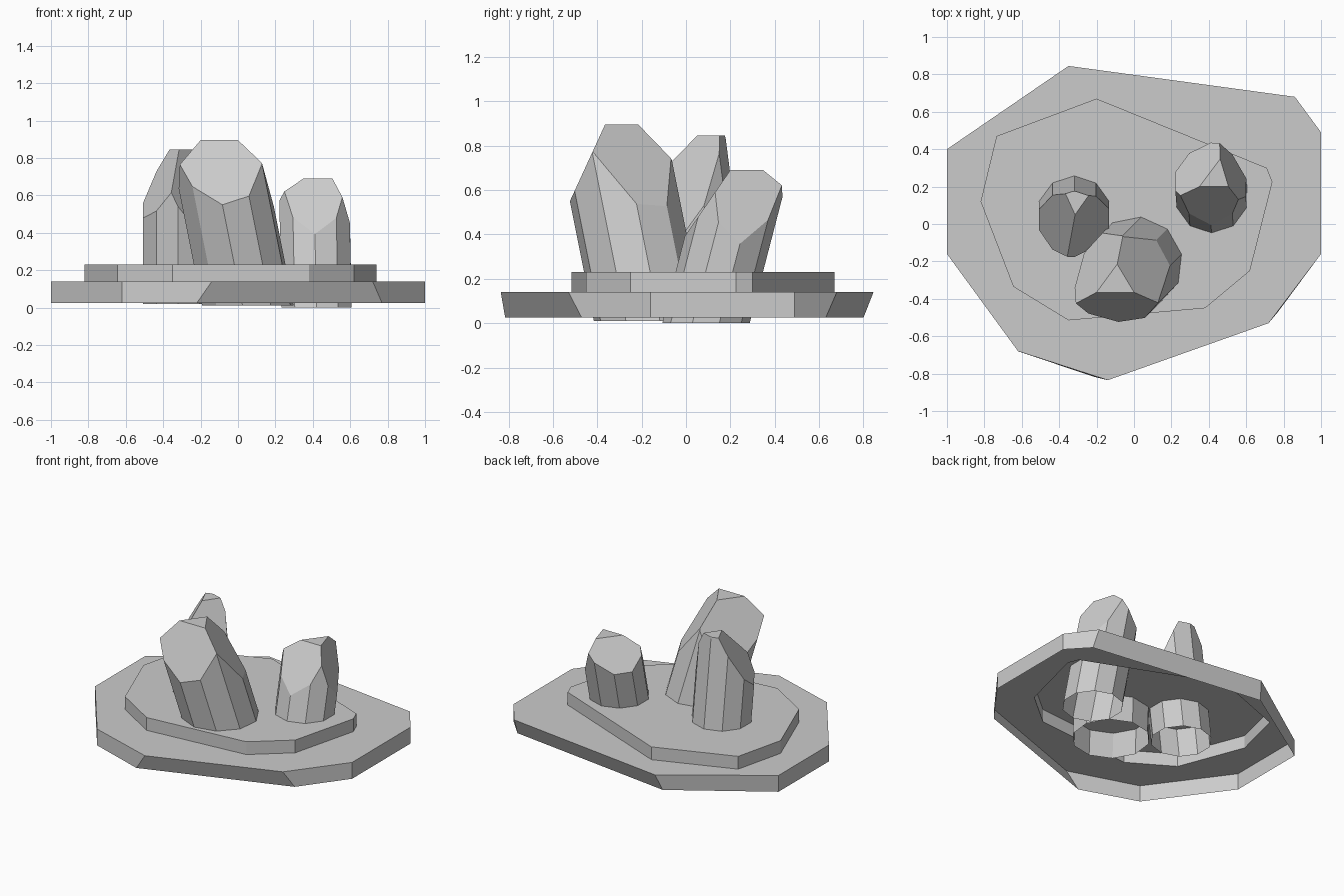
import bpy, bmesh, math
from mathutils import Vector

if "Cube" in bpy.data.objects:
    bpy.data.objects.remove(bpy.data.objects["Cube"])


def finish(name, bm):
    bmesh.ops.recalc_face_normals(bm, faces=bm.faces)
    me = bpy.data.meshes.new(name)
    bm.to_mesh(me)
    bm.free()
    ob = bpy.data.objects.new(name, me)
    bpy.context.collection.objects.link(ob)
    return ob


def wall(bm, low, high):
    n = len(low)
    for i in range(n):
        j = (i + 1) % n
        bm.faces.new((low[i], low[j], high[j], high[i]))


# Stepped base: hollow underneath, counter-clockwise outlines
slab_low = [(-.38, .80), (-1, .40), (-1, -.16), (-.62, -.68), (-.22, -.815),
            (.77, -.47), (1, -.16), (1, .49), (.87, .63)]
slab_top = [(-.35, .845), (-1, .40), (-1, -.16), (-.62, -.68), (-.14, -.835),
            (.72, -.53), (1, -.16), (1, .49), (.86, .68)]
step = [(-.2, .67), (-.735, .47), (-.82, .12), (-.645, -.335), (-.35, -.515),
        (.38, -.45), (.62, -.25), (.74, .225), (.71, .30)]
bm = bmesh.new()
rings = [[bm.verts.new((x, y, z)) for x, y in pts] for pts, z in
         ((slab_low, .025), (slab_top, .14), (step, .14), (step, .23))]
for a, b in zip(rings, rings[1:]):
    wall(bm, a, b)
bm.faces.new(rings[-1])
finish("stepped_base", bm)


# Crystal: leaning prism, open at the bottom, with its tip cut by planes
def crystal(name, foot, lean, radius, floor, top, cuts, sides=10, turn=0.0):
    bm = bmesh.new()

    def ring(z):
        cx, cy = foot[0] + lean[0] * z, foot[1] + lean[1] * z
        return [bm.verts.new((cx + radius * math.cos(turn + math.tau * i / sides),
                              cy + radius * math.sin(turn + math.tau * i / sides), z))
                for i in range(sides)]
    low, high = ring(floor), ring(top)
    wall(bm, low, high)
    bm.faces.new(high)
    base = bm.faces.new(low[::-1])
    bmesh.ops.recalc_face_normals(bm, faces=bm.faces)
    # each cut: a point on the top rim, downhill direction, steepness
    for (x, y), (dx, dy), slope in cuts:
        d = Vector((dx, dy)).normalized() * slope
        res = bmesh.ops.bisect_plane(
            bm, geom=bm.verts[:] + bm.edges[:] + bm.faces[:], dist=1e-5,
            plane_co=(x, y, top), plane_no=Vector((d.x, d.y, 1)).normalized(),
            clear_outer=True)
        edges = [e for e in bm.edges if e.is_boundary]
        bmesh.ops.holes_fill(bm, edges=edges, sides=0)
    bottom = [f for f in bm.faces if all(v.co.z < floor + 1e-4 for v in f.verts)]
    bmesh.ops.delete(bm, geom=bottom, context='FACES_ONLY')
    return finish(name, bm)


crystal("large_crystal", (.055, -.165), (-.2, -.2), .25, .01, .895,
        [((0, -.365), (0, -1), 2.18),
         ((0, -.365), (.15, .09), 1.5),
         ((-.2, -.365), (-.15, .11), 2.4)], turn=.2)
crystal("left_crystal", (-.32, .09), (0, -.13), .197, .018, .845,
        [((-.315, .05), (-.12, -.055), 1.75),
         ((-.315, .05), (.12, -.085), 2.4),
         ((-.3, .175), (0, 1), 3.0)], turn=.31)
crystal("right_crystal", (.42, .09), (-.02, .26), .197, 0, .69,
        [((.42, .2), (0, -1), 1.45),
         ((.475, .3), (1, .3), 3.2),
         ((.35, .2), (-.8, .6), 1.3)], turn=.31)
